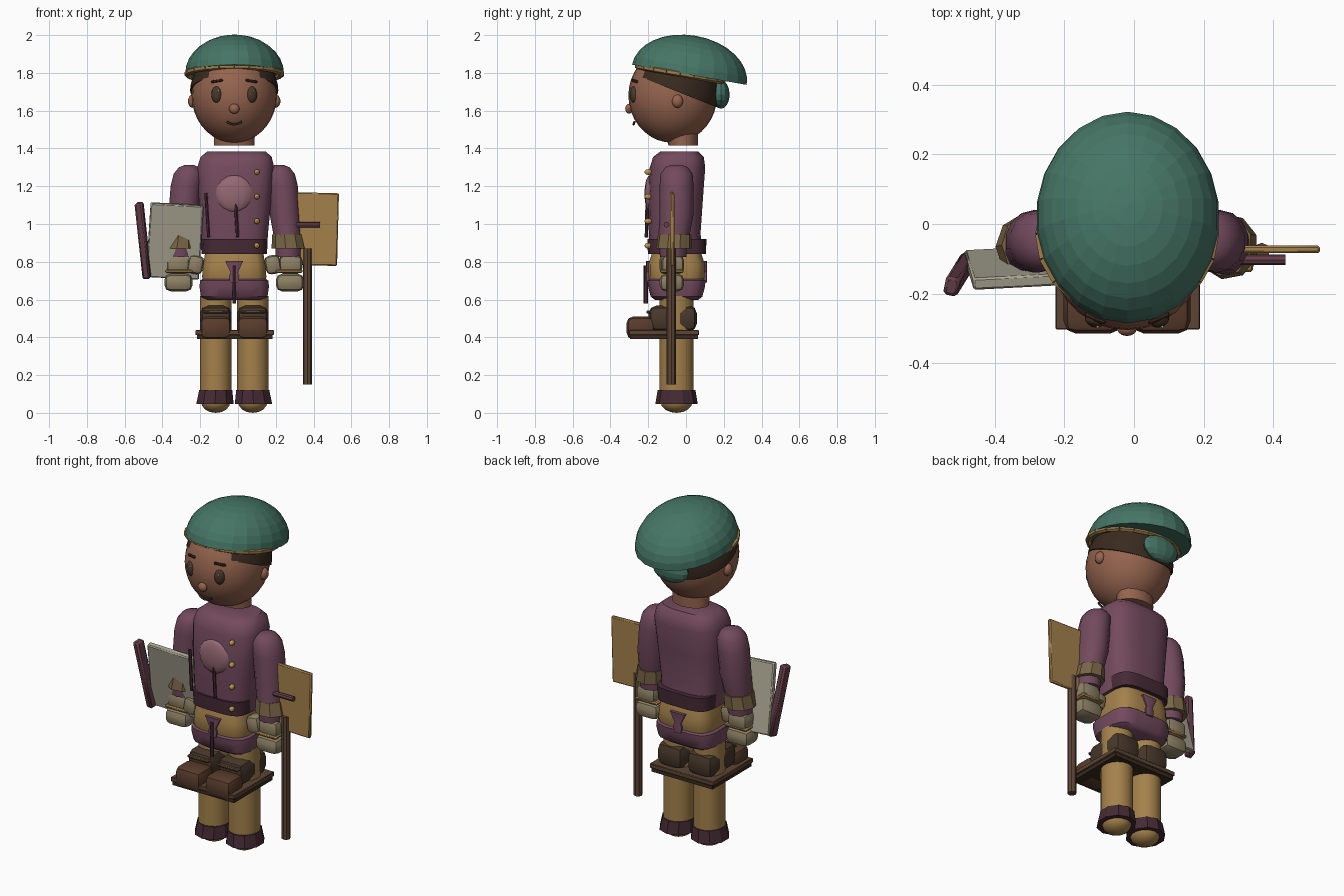
import bpy, bmesh, math
from mathutils import Vector, Matrix

if "Cube" in bpy.data.objects:
    bpy.data.objects.remove(bpy.data.objects["Cube"])

CX = -0.02  # figure's mirror axis


def mat(name, r, g, b):
    m = bpy.data.materials.new(name)
    m.diffuse_color = (r, g, b, 1)
    m.use_nodes = True
    m.node_tree.nodes["Principled BSDF"].inputs["Base Color"].default_value = m.diffuse_color
    return m


PURPLE = mat("purple", .17, .068, .11)
DARKP = mat("dark_purple", .06, .023, .035)
PINK = mat("pink", .3, .14, .17)
GREEN = mat("green", .06, .18, .13)
SKIN = mat("skin", .3, .127, .076)
GOLD = mat("gold", .37, .22, .07)
HAIR = mat("hair", .04, .023, .014)
BOOT = mat("boot_brown", .065, .04, .024)
TOE = mat("toe_brown", .1, .045, .025)
TAN = mat("tan", .19, .13, .06)
HAND = mat("glove", .27, .22, .13)
CREAM = mat("cream", .4, .38, .29)
WOOD = mat("wood", .11, .06, .035)
MAROON = mat("maroon", .13, .05, .065)
BRASS = mat("brass", .5, .3, .07)


def finish(name, bm, m, smooth=40):
    bmesh.ops.recalc_face_normals(bm, faces=bm.faces)
    me = bpy.data.meshes.new(name)
    bm.to_mesh(me)
    bm.free()
    me.materials.append(m)
    ob = bpy.data.objects.new(name, me)
    bpy.context.collection.objects.link(ob)
    if smooth:
        bpy.ops.object.select_all(action='DESELECT')
        ob.select_set(True)
        bpy.context.view_layer.objects.active = ob
        bpy.ops.object.shade_smooth_by_angle(angle=math.radians(smooth))
    return ob


def place(bm, loc, rot):
    a, b, c = (math.radians(v) for v in rot)
    r = Matrix.Rotation(c, 4, 'Z') @ Matrix.Rotation(b, 4, 'Y') @ Matrix.Rotation(a, 4, 'X')
    bm.transform(Matrix.Translation(loc) @ r)


def box(name, m, loc, size, bev=.01, rot=(0, 0, 0), seg=1):
    bm = bmesh.new()
    bmesh.ops.create_cube(bm, size=1)
    bmesh.ops.scale(bm, vec=size, verts=bm.verts)
    if bev:
        bmesh.ops.bevel(bm, geom=bm.edges[:], offset=bev, segments=seg, affect='EDGES', profile=.5)
    place(bm, loc, rot)
    return finish(name, bm, m)


def ball(name, m, loc, rad, rot=(0, 0, 0), u=16, v=10, cut=None, smooth=40):
    """Ellipsoid; cut=(point, normal) removes the side the normal points to."""
    bm = bmesh.new()
    bmesh.ops.create_uvsphere(bm, u_segments=u, v_segments=v, radius=1)
    bmesh.ops.scale(bm, vec=rad, verts=bm.verts)
    place(bm, loc, rot)
    if cut:
        r = bmesh.ops.bisect_plane(bm, geom=bm.verts[:] + bm.edges[:] + bm.faces[:],
                                   plane_co=cut[0], plane_no=cut[1], clear_outer=True)
        bmesh.ops.contextual_create(bm, geom=[e for e in r['geom_cut'] if isinstance(e, bmesh.types.BMEdge)])
    return finish(name, bm, m, smooth)


def loft(name, m, rings, n=16, p=2.0, smooth=40):
    """Stack of superellipse rings (x, y, z, rx, ry), capped."""
    bm = bmesh.new()
    loops = []
    for x, y, z, rx, ry in rings:
        loop = []
        for i in range(n):
            a = 2 * math.pi * (i + .5) / n
            c, s = math.cos(a), math.sin(a)
            loop.append(bm.verts.new((x + rx * math.copysign(abs(c) ** (2 / p), c),
                                      y + ry * math.copysign(abs(s) ** (2 / p), s), z)))
        loops.append(loop)
    for a, b in zip(loops, loops[1:]):
        for i in range(n):
            bm.faces.new((a[i], a[(i + 1) % n], b[(i + 1) % n], b[i]))
    bm.faces.new(loops[0])
    bm.faces.new(loops[-1])
    return finish(name, bm, m, smooth)


def rod(name, m, a, b, r, n=8):
    a, b = Vector(a), Vector(b)
    bm = bmesh.new()
    bmesh.ops.create_cone(bm, cap_ends=True, segments=n, radius1=r, radius2=r, depth=(b - a).length)
    bm.transform(Matrix.Translation((a + b) / 2) @ (b - a).to_track_quat('Z', 'Y').to_matrix().to_4x4())
    return finish(name, bm, m)


# head, neck, hair
HC = (CX, -.07, 1.68)
ball("head", SKIN, HC, (.225, .235, .25), u=28, v=18)
loft("neck", SKIN, [(CX, -.015, 1.415, .11, .078), (CX, -.02, 1.5, .11, .085)], 14)
ball("hair", HAIR, (CX, -.06, 1.69), (.235, .232, .25), u=28, v=18,
     cut=((CX, -.27, 1.79), (0, -.37, -.93)))

# face
for s, side in ((-1, "right"), (1, "left")):
    ball("eye_" + side, BOOT, (CX + s * .093, -.275, 1.685), (.029, .022, .044), (0, 0, s * 22), 14, 10)
    ball("eye_glint_" + side, CREAM, (CX + s * .093 + .009, -.296, 1.705), (.005, .004, .007), u=8, v=6)
    box("brow_" + side, HAIR, (CX + s * .09, -.268, 1.757), (.065, .02, .014), .004, (0, s * 8, s * 22))
    ball("ear_" + side, SKIN, (CX + s * .22, -.045, 1.65), (.025, .03, .035), u=12, v=8)
ball("nose", SKIN, (CX, -.302, 1.61), (.028, .02, .026), u=12, v=8)
mouth = [(CX + x, -.278 + abs(x) * .12, 1.527 + 9 * x * x) for x in (-.04, -.02, 0, .02, .04)]
for a, b in zip(mouth, mouth[1:]):
    rod("mouth", BOOT, a, b, .006, 6)

# faceted cap, tilted back, with trim band and rear knot
tilt = math.radians(-10)
ball("cap", GREEN, (CX + .002, .018, 1.79), (.264, .308, .209), (-10, 0, 0), 22, 16,
     cut=((CX, .018, 1.79), (0, -math.sin(-tilt), -math.cos(tilt))), smooth=0)
band = [(CX + .25 * math.cos(t), -.03 + .225 * math.sin(t),
         1.795 + .225 * math.sin(t) * math.tan(tilt)) for t in [math.tau * i / 20 for i in range(21)]]
for a, b in zip(band, band[1:]):
    rod("cap_trim", GOLD, a, b, .016, 6)
ball("cap_knot", GREEN, (CX - .01, .185, 1.685), (.115, .046, .075), u=12, v=8, smooth=0)

# torso
loft("torso", PURPLE, [(CX, -.05, .84, .175, .14), (CX, -.06, .95, .18, .138),
                       (-.015, -.055, 1.15, .195, .147), (-.012, -.045, 1.3, .205, .148),
                       (-.01, -.04, 1.355, .19, .135), (-.008, -.035, 1.385, .155, .1)], 20, 3)
ball("chest_patch", PINK, (CX, -.19, 1.16), (.1, .03, .1), u=12, v=8)
for z in (1.275, 1.145, 1.015, .885):
    ball("button", BRASS, (.1, -.2, z), (.015, .02, .015), u=10, v=6)
loft("belt", DARKP, [(CX, -.048, .84, .172, .155), (CX, -.048, .92, .175, .157)], 20, 4)
for x in (-.165, -.012):
    rod("chest_strap", DARKP, (x - .005, -.205, 1.165), (x + .01, -.21, .93), .009, 6)

# hips, skirt panels, hanging cord
loft("hips", GOLD, [(CX, -.05, .64, .15, .12), (CX, -.05, .72, .172, .15), (CX, -.05, .79, .165, .15),
                    (CX, -.05, .85, .155, .13)], 16, 4)
loft("skirt_band", PURPLE, [(CX, -.05, .598, .15, .115), (CX, -.05, .615, .178, .138),
                            (CX, -.05, .67, .186, .152), (CX, -.05, .7, .182, .155),
                            (CX, -.05, .72, .155, .13)], 16, 4)
for y in (-.2, .1):
    loft("skirt_tab", PURPLE, [(CX, y, .69, .022, .012), (CX, y, .725, .028, .012),
                               (CX, y, .745, .02, .012), (CX, y, .805, .05, .012)], 8, 5)
rod("hanging_cord", DARKP, (CX, -.213, .58), (CX, -.213, .78), .011, 6)

# arms: sleeve, cuff, glove
for s, side in ((-1, "right"), (1, "left")):
    def ax(o):
        return CX + s * o
    loft("sleeve_" + side, PURPLE, [(ax(.28), -.065, .93, .072, .082), (ax(.268), -.05, 1.05, .082, .09),
                                    (ax(.255), -.05, 1.2, .084, .09), (ax(.243), -.05, 1.265, .08, .085),
                                    (ax(.24), -.05, 1.3, .055, .06), (ax(.238), -.05, 1.312, .025, .03)], 14)
    loft("cuff_" + side, TAN, [(ax(.288), -.065, .87, .09, .095), (ax(.28), -.06, .945, .08, .09)], 9, smooth=20)
    loft("inner_cuff_" + side, PURPLE, [(ax(.285), -.068, .825, .068, .07), (ax(.285), -.068, .88, .072, .075)], 10)
    box("palm_" + side, HAND, (ax(.298), -.07, .785), (.125, .12, .1), .03, seg=2)
    box("wrist_strap_" + side, GOLD, (ax(.29), -.075, .75), (.145, .125, .018), .006)
    box("fist_" + side, HAND, (ax(.295), -.075, .69), (.15, .13, .095), .035, seg=2)
    box("thumb_" + side, HAND, (ax(.205), -.095, .785), (.085, .09, .1), .028, (0, s * -10, 0), 2)

# legs, trouser cuffs, boots
for s, side in ((-1, "right"), (1, "left")):
    lx = CX + s * .098
    loft("leg_" + side, GOLD, [(lx, -.05, .08, .085, .09), (lx, -.05, .62, .085, .09)], 18)
    loft("trouser_cuff_" + side, DARKP, [(lx - s * -.004, -.05, .048, .104, .112), (lx, -.05, .12, .092, .1)], 10, smooth=20)
    ball("foot_" + side, GOLD, (lx, -.05, .06), (.08, .085, .06), u=14, v=8)
    box("boot_shaft_" + side, BOOT, (lx, -.07, .5), (.165, .255, .135), .04, seg=2)
    box("boot_strap_" + side, WOOD, (lx, -.085, .535), (.135, .25, .016), .005)
    box("boot_toe_" + side, TOE, (lx, -.24, .45), (.168, .15, .12), .035, seg=2)

# layered board under the boots
box("board", WOOD, (CX + .002, -.117, .425), (.415, .372, .026), .003)
box("board_underside", HAIR, (CX + .002, -.117, .402), (.4, .36, .024), 0)

# open book by the right hand
box("page_block", CREAM, (-.335, -.125, .91), (.28, .035, .4), .006, (12, 3, 3))
bm_top, bm_bot = Vector((-.517, -.105, 1.115)), Vector((-.488, -.185, .71))
box("book_spine", MAROON, (bm_top + bm_bot) / 2, (.042, .055, .41), .009, (11, -4, -12))

# panel and stick by the left hand
box("gold_panel", GOLD, (.417, -.073, .973), (.225, .022, .385), .006, (0, 1.5, 0))
rod("panel_handle", MAROON, (.29, -.103, .996), (.435, -.103, .996), .015)
rod("walking_stick", WOOD, (.367, -.078, .15), (.367, -.078, .87), .024)
